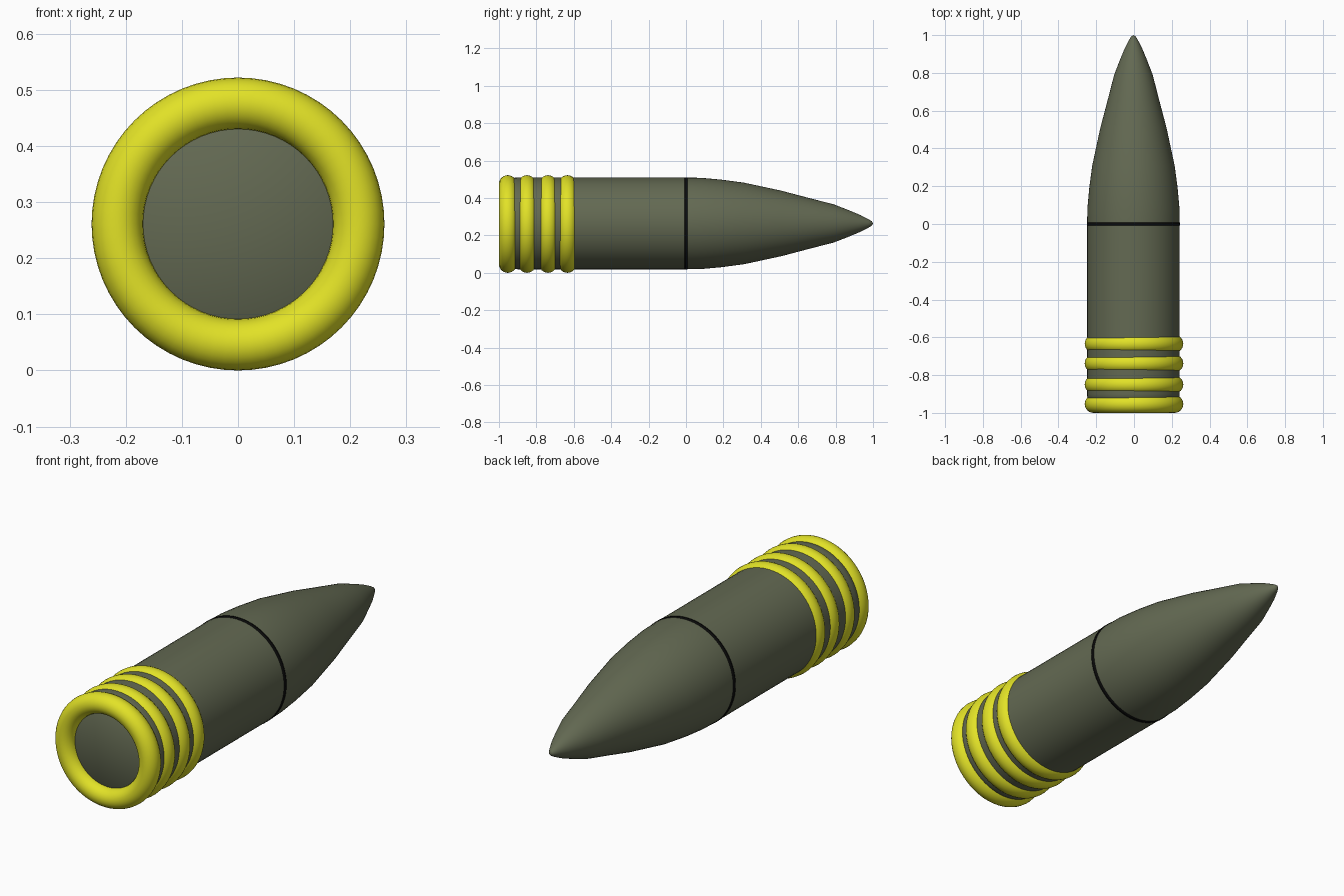
import bpy
import bmesh
import math

if "Cube" in bpy.data.objects:
    bpy.data.objects.remove(bpy.data.objects["Cube"])

SEG = 64
CZ = 0.261  # height of the shell's long axis


def material(name, rgb):
    m = bpy.data.materials.new(name)
    m.diffuse_color = (*rgb, 1.0)
    m.use_nodes = True
    m.node_tree.nodes["Principled BSDF"].inputs["Base Color"].default_value = m.diffuse_color
    return m


green = material("olive green", (0.125, 0.142, 0.085))
yellow = material("yellow", (0.76, 0.76, 0.02))
black = material("black", (0.003, 0.003, 0.003))


def lathe(name, profile, mat, cx=0.0, cz=CZ, closed=False):
    """Revolve (y, radius) points around the y axis; radius 0 makes a pole."""
    bm = bmesh.new()
    rings = []
    for y, r in profile:
        if r == 0:
            rings.append([bm.verts.new((cx, y, cz))] * SEG)
        else:
            rings.append([bm.verts.new((cx + r * math.cos(2 * math.pi * i / SEG), y,
                                        cz + r * math.sin(2 * math.pi * i / SEG)))
                          for i in range(SEG)])
    pairs = list(zip(rings, rings[1:]))
    if closed:
        pairs.append((rings[-1], rings[0]))
    for a, b in pairs:
        for i in range(SEG):
            j = (i + 1) % SEG
            quad = list(dict.fromkeys((a[i], a[j], b[j], b[i])))
            bm.faces.new(quad).smooth = True
    bmesh.ops.recalc_face_normals(bm, faces=bm.faces)
    mesh = bpy.data.meshes.new(name)
    bm.to_mesh(mesh)
    bm.free()
    mesh.materials.append(mat)
    ob = bpy.data.objects.new(name, mesh)
    bpy.context.collection.objects.link(ob)
    return ob


# Shell: softly shaded base, straight casing, pointed nose
lathe("shell_body", [
    (-0.955, 0), (-0.955, 0.215), (-0.925, 0.244), (-0.9, 0.245), (-0.55, 0.245),
    (0, 0.245), (0.08, 0.244), (0.19, 0.234), (0.31, 0.218), (0.51, 0.175),
    (0.65, 0.138), (0.79, 0.102), (0.87, 0.071), (0.93, 0.046),
    (0.975, 0.023), (0.993, 0.012), (1.0, 0)], green, cx=-0.003, cz=CZ + 0.003)

# Seam line between casing and nose
lathe("seam_band", [(-0.008, 0.24), (-0.008, 0.2468), (0.008, 0.2468), (0.008, 0.24)],
      black, cx=-0.003, cz=CZ + 0.003, closed=True)

# Four round rings at the rear
for n, y in enumerate((-0.953, -0.85, -0.738, -0.634)):
    section = [(y + 0.047 * math.sin(2 * math.pi * k / 24),
                0.215 + 0.046 * math.cos(2 * math.pi * k / 24)) for k in range(24)]
    lathe(f"rear_ring_{n + 1}", section, yellow, closed=True)
